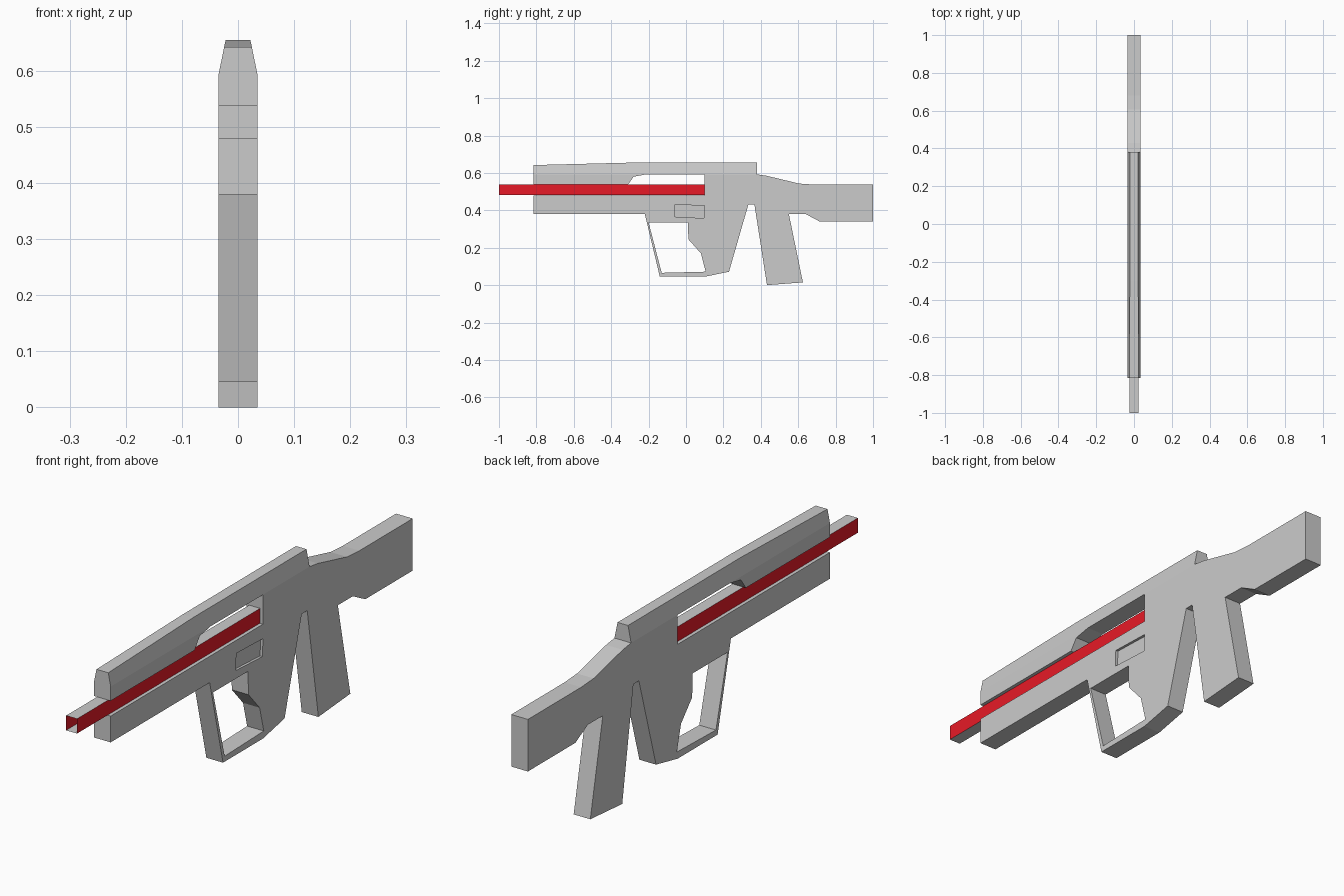
import bpy, bmesh

if "Cube" in bpy.data.objects:
    bpy.data.objects.remove(bpy.data.objects["Cube"])

HW = 0.035          # half width of the body
TAPER_Z = 0.592     # height where the top starts to narrow


def make_object(name, bm):
    mesh = bpy.data.meshes.new(name)
    bm.to_mesh(mesh)
    bm.free()
    obj = bpy.data.objects.new(name, mesh)
    bpy.context.collection.objects.link(obj)
    return obj


def extrude_profile(loops, x0, x1):
    """Fill side-view (y, z) loops, inner ones as holes, and extrude along x."""
    bm = bmesh.new()
    edges = []
    for pts in loops:
        vs = [bm.verts.new((x0, y, z)) for y, z in pts]
        edges += [bm.edges.new((vs[i - 1], vs[i])) for i in range(len(vs))]
    bmesh.ops.triangle_fill(bm, edges=edges, use_beauty=True, normal=(1, 0, 0))
    ext = bmesh.ops.extrude_face_region(bm, geom=bm.faces[:], use_keep_orig=True)
    moved = [g for g in ext["geom"] if isinstance(g, bmesh.types.BMVert)]
    bmesh.ops.translate(bm, verts=moved, vec=(x1 - x0, 0, 0))
    bmesh.ops.recalc_face_normals(bm, faces=bm.faces[:])
    return bm


# Body outline: top, stock, magazine, grip, guard, fore-end, barrel slot
outline = [
    (-0.815, 0.642), (-0.30, 0.655), (0.38, 0.655), (0.38, TAPER_Z),
    (0.43, 0.585), (0.605, 0.543), (0.68, 0.538), (1.0, 0.538),
    (1.0, 0.34), (0.715, 0.34), (0.64, 0.38), (0.55, 0.38),
    (0.625, 0.015), (0.433, 0.0), (0.366, 0.43), (0.333, 0.43),
    (0.23, 0.072), (0.10, 0.045), (-0.14, 0.045), (-0.22, 0.38),
    (-0.815, 0.38), (-0.815, 0.48), (0.10, 0.48), (0.10, TAPER_Z),
    (-0.215, TAPER_Z), (-0.28, 0.58), (-0.31, 0.538), (-0.815, 0.538),
]
guard_hole = [(-0.20, 0.335), (0.01, 0.335), (0.013, 0.245),
              (0.08, 0.17), (0.105, 0.072), (-0.13, 0.066)]
bm = extrude_profile([outline, guard_hole], -HW, HW)

# Narrow the top rail
bmesh.ops.bisect_plane(bm, geom=bm.verts[:] + bm.edges[:] + bm.faces[:],
                       dist=1e-4, plane_co=(0, 0, TAPER_Z), plane_no=(0, 0, 1))
for v in bm.verts:
    if v.co.z > TAPER_Z + 0.001:
        v.co.x *= 1 - 0.37 * (v.co.z - TAPER_Z) / 0.063
body = make_object("body", bm)

# Shallow port recess on the right side
port = [(-0.06, 0.43), (0.10, 0.425), (0.097, 0.358), (-0.062, 0.366)]
cutter = make_object("port_cutter", extrude_profile([port], HW - 0.01, HW + 0.03))
cutter.hide_render = True
cutter.hide_viewport = True
cut = body.modifiers.new("port", 'BOOLEAN')
cut.operation = 'DIFFERENCE'
cut.solver = 'EXACT'
cut.object = cutter

# Barrel: open square tube with red sides
bm = bmesh.new()
ring = [(-0.023, 0.481), (0.023, 0.481), (0.023, 0.537), (-0.023, 0.537)]
ends = [[bm.verts.new((x, y, z)) for x, z in ring] for y in (-1.0, 0.10)]
for i in range(4):
    j = (i + 1) % 4
    face = bm.faces.new((ends[0][i], ends[0][j], ends[1][j], ends[1][i]))
    face.material_index = i % 2
bmesh.ops.recalc_face_normals(bm, faces=bm.faces[:])
barrel = make_object("barrel", bm)
for name, colour in (("grey", (0.8, 0.8, 0.8, 1)), ("red", (0.8, 0.01, 0.02, 1))):
    mat = bpy.data.materials.new(name)
    mat.diffuse_color = colour
    mat.use_nodes = True
    mat.node_tree.nodes["Principled BSDF"].inputs["Base Color"].default_value = mat.diffuse_color
    barrel.data.materials.append(mat)
